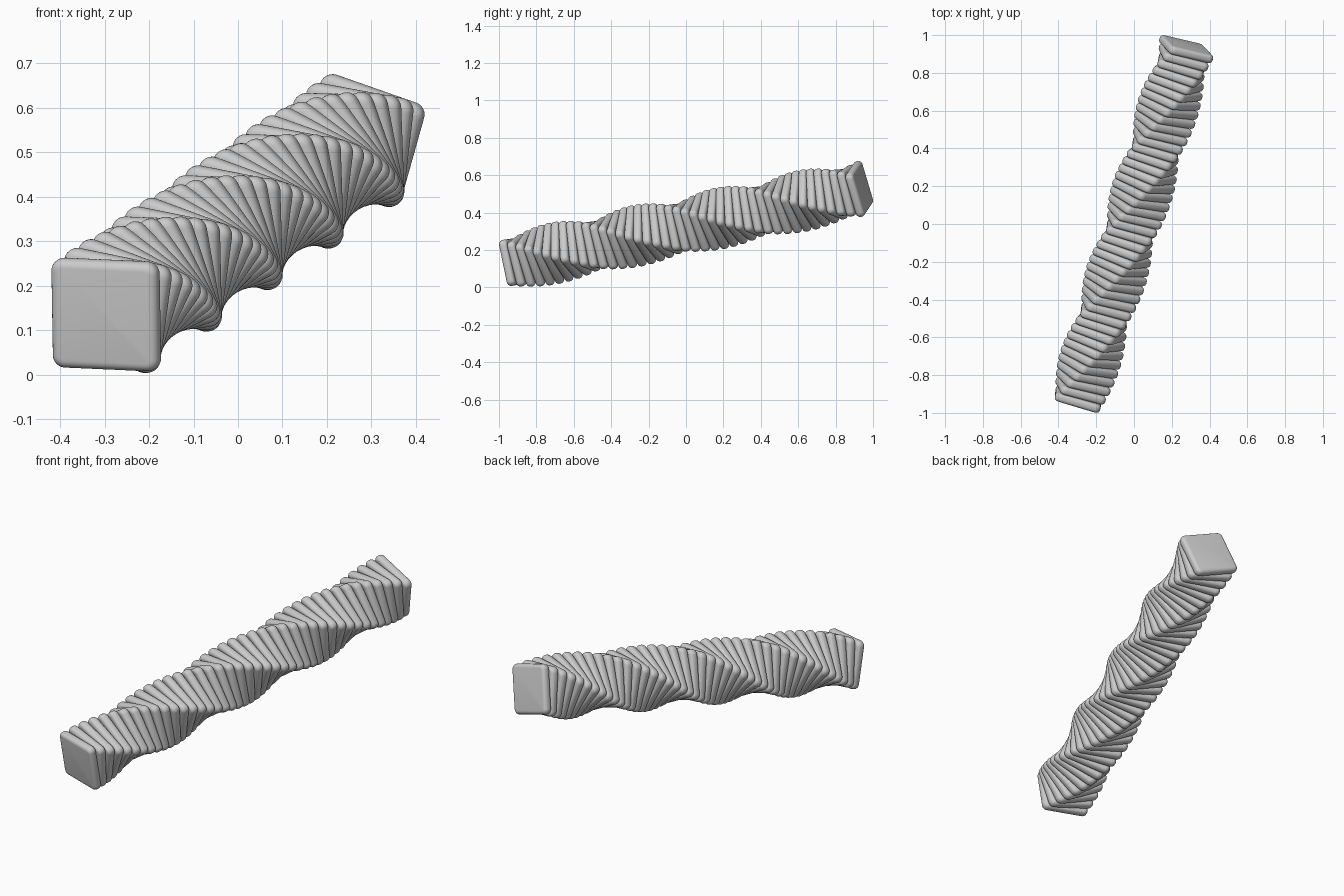
import bpy, bmesh, math
from mathutils import Vector, Matrix

if "Cube" in bpy.data.objects:
    bpy.data.objects.remove(bpy.data.objects["Cube"])

COUNT = 43          # slabs in the twisted stack
SIDE = 0.25         # slab width and height
STEP = math.radians(-8.97)
START_ANGLE = math.radians(-2.5)
START = Vector((-0.303, -0.948, 0.131))   # centre of the front end face
END = Vector((0.283, 0.948, 0.531))       # centre of the back end face

pitch = (END - START).length / COUNT
thick = pitch * 0.98

# Rounded slab mesh, lying in its local XY plane
bm = bmesh.new()
bmesh.ops.create_cube(bm, size=1.0, matrix=Matrix.Diagonal((SIDE, SIDE, thick, 1)))
corners = [e for e in bm.edges
           if abs(e.verts[0].co.z - e.verts[1].co.z) > thick * 0.5]
bmesh.ops.bevel(bm, geom=corners, offset=0.028, segments=6, profile=0.5,
                affect='EDGES')
rims = [e for e in bm.edges
        if abs(e.verts[0].co.z - e.verts[1].co.z) < 1e-5]
bmesh.ops.bevel(bm, geom=rims, offset=0.019, segments=5, profile=0.5,
                affect='EDGES')
bmesh.ops.recalc_face_normals(bm, faces=bm.faces)
for f in bm.faces:
    f.smooth = True
mesh = bpy.data.meshes.new("slab")
bm.to_mesh(mesh)
bm.free()

# Frame of the sloping axis: right, up, and along the stack
along = (END - START).normalized()
right = along.cross(Vector((0, 0, 1))).normalized()
up = right.cross(along)
frame = Matrix((right, up, -along)).transposed().to_4x4()

# Twisted stack of slabs
for i in range(COUNT):
    slab = bpy.data.objects.new(f"slab_{i + 1:02d}", mesh)
    bpy.context.collection.objects.link(slab)
    centre = START + along * pitch * (i + 0.5)
    # clockwise turn as seen from the front
    spin = Matrix.Rotation(START_ANGLE + STEP * i, 4, 'Z')
    if frame.determinant() < 0:
        frame.col[2] = -frame.col[2]
    slab.matrix_world = Matrix.Translation(centre) @ frame @ spin
